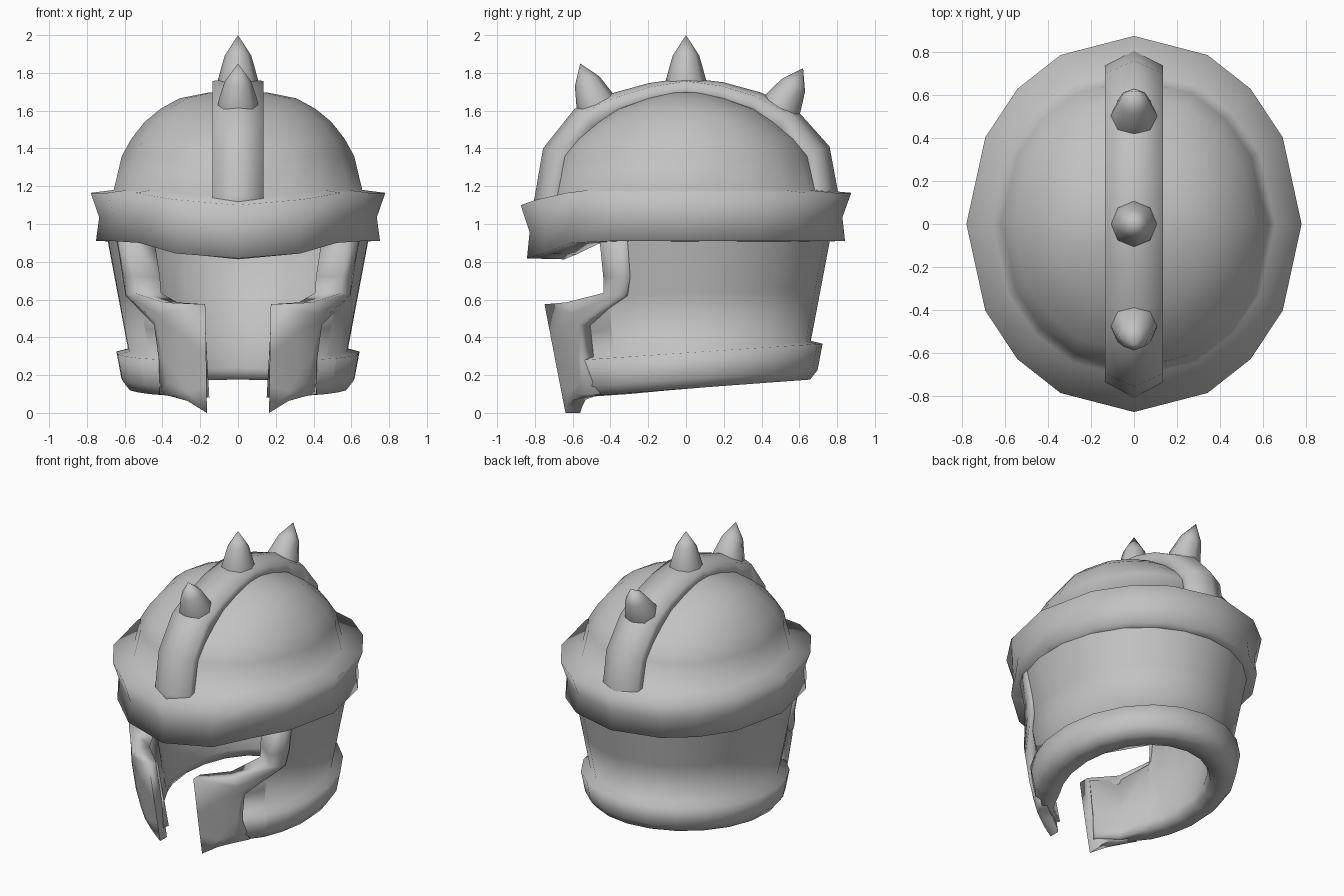
import bpy, bmesh, math
from mathutils import Vector

if "Cube" in bpy.data.objects:
    bpy.data.objects.remove(bpy.data.objects["Cube"])

steel = bpy.data.materials.new("grey_steel")
steel.diffuse_color = (0.54, 0.54, 0.54, 1)
steel.use_nodes = True
steel.node_tree.nodes["Principled BSDF"].inputs["Base Color"].default_value = steel.diffuse_color


def loft(name, rings, close_u=False, caps=False, angle=130):
    """Skin a list of closed rings; optionally join last ring to first or cap the ends."""
    bm = bmesh.new()
    vs = [[bm.verts.new(p) for p in r] for r in rings]
    n = len(rings[0])
    pairs = list(zip(vs, vs[1:])) + ([(vs[-1], vs[0])] if close_u else [])
    for a, b in pairs:
        for i in range(n):
            j = (i + 1) % n
            bm.faces.new((a[i], a[j], b[j], b[i]))
    if caps:
        bm.faces.new(vs[0])
        bm.faces.new(vs[-1])
    bmesh.ops.remove_doubles(bm, verts=bm.verts, dist=0.0005)
    bmesh.ops.recalc_face_normals(bm, faces=bm.faces)
    me = bpy.data.meshes.new(name)
    bm.to_mesh(me)
    bm.free()
    me.materials.append(steel)
    ob = bpy.data.objects.new(name, me)
    bpy.context.collection.objects.link(ob)
    bpy.ops.object.select_all(action='DESELECT')
    ob.select_set(True)
    bpy.context.view_layer.objects.active = ob
    bpy.ops.object.shade_smooth_by_angle(angle=math.radians(angle))
    return ob


def oval(rx, ry, deg, z):
    """Point on an oval; 0 degrees is the front centre."""
    a = math.radians(deg)
    return (rx * math.sin(a), -ry * math.cos(a), z)


def wall(deg, z, off):
    """Point on the tapered side wall, pushed out by off."""
    rx = 0.59 + 0.19 * (z - 0.35) + off
    return oval(rx, rx + 0.065, deg, z)


quarter = [0, 26, 44, 62.5]
RING = quarter + [90] + [180 - q for q in quarter[:0:-1]]
RING = RING + [180] + [360 - d for d in RING[:0:-1]]

# domed skull and flared brow band in one skin, the band dipping at the front;
# rows: z, x radius, y radius, share of the top dip, share of the bottom dip
skin = [(1.1, .57, .645, 1, 0), (.905, .57, .645, 0, 1), (.91, .752, .842, 0, 1),
        (1.035, .735, .828, .5, .5), (1.165, .78, .875, 1, 0), (1.18, .658, .715, .6, 0),
        (1.36, .615, .675, 0, 0), (1.45, .565, .6, 0, 0), (1.54, .495, .49, 0, 0),
        (1.61, .41, .385, 0, 0), (1.665, .31, .22, 0, 0), (1.695, .16, .11, 0, 0)]
rows = []
for z, rx, ry, kt, kb in skin:
    row = []
    for d in RING:
        f = min(d, 360 - d)
        top = {0: .065, 26: .035}.get(f, 0)
        bot = {0: .092, 26: .066, 44: .01}.get(f, 0)
        row.append(oval(rx, ry, d, z - top * kt - bot * kb))
    rows.append(row)
rows.append([(0, 0, 1.705)] * len(RING))
loft("skull_and_brow_band", rows)

# inner lining of the skull
lining = [(.95, .57, .645), (1.2, .57, .635), (1.37, .53, .58), (1.5, .43, .43),
          (1.58, .3, .28), (1.63, .02, .02)]
loft("skull_lining", [[oval(rx, ry, d, z) for d in RING] for z, rx, ry in lining])

# side and back wall with rolled lower lip: (angle, top height)
half = [(17, .55), (34, .555), (54, .61), (54.2, .95), (66, .95), (80, .95), (98, .95),
        (115, .95), (132, .95), (148, .95), (164, .95)]
cols = half + [(180, .95)] + [(360 - d, z) for d, z in reversed(half)]
rings = []
for d, top in cols:
    f = min(d, 360 - d)
    k = min(1, max(0, (f - 30) / 24))        # thickness fades into the cheeks
    y = -0.69 * math.cos(math.radians(d))
    b, t = 0.128 + 0.07 * y, 0.318 + 0.07 * y
    thick = -0.02 - 0.10 * k
    rings.append([wall(d, b, thick + .03 * k), wall(d, b, .035),
                  wall(d, b + .05, .065), wall(d, t, .065),
                  wall(d, t + .015, 0), wall(d, (t + top) / 2, 0), wall(d, top, 0),
                  wall(d, top, thick - .02 * k), wall(d, t, thick),
                  wall(d, b + .06, thick)])
loft("side_wall", rings, caps=True, angle=100)

# raised cheek guards with eye-opening trim:
# inner edge, outer edge, raise, depth, outer-edge raise share, bevel width share
trim = [((54, .94), (66, .94), .015, -.15, .3, .3), ((54, .72), (66, .72), .02, -.15, .4, .3),
        ((54, .635), (64, .62), .035, -.14, .6, .3), ((34, .585), (41, .465), .065, -.06, 1, .15),
        ((14.2, .575), (40, .27), .075, -.005, 1, .1), ((14.9, .3), (45, .10), .075, -.005, .6, .3),
        ((15.4, .14), (36, .086), .075, -.005, .7, .2), ((16, 0), (27, .07), .075, -.005, .8, .1)]
for side, label in ((1, "left"), (-1, "right")):
    rings = []
    for (di, zi), (do, zo), up, deep, share, bevel in trim:
        dm, zm = di * bevel + do * (1 - bevel), zi * bevel + zo * (1 - bevel)
        dc, zc = (di + do) / 2, (zi + zo) / 2
        face = wall(di, zi, up)
        back = wall(di, zi, deep)
        if di < 20:                           # keep the front gap parallel
            back = (face[0], back[1], zi)
        ring = [wall(do, zo, -.005), wall(do, zo, up * share), wall(dm, zm, up),
                wall(dc, zc, up), face, back, wall(dc, zc, (deep - .005) / 2)]
        rings.append([(side * x, y, z) for x, y, z in ring])
    loft("cheek_guard_" + label, rings, caps=True, angle=100)

# crest strap running over the skull, front to back
path = [(-.81, 1.10), (-.80, 1.15), (-.757, 1.4), (-.59, 1.61), (-.4, 1.69), (-.2, 1.745),
        (0, 1.775), (.2, 1.75), (.4, 1.695), (.59, 1.6), (.76, 1.41), (.805, 1.17), (.81, 1.12)]
rings = []
for y, z in path:
    ye, ze = y * .92, z - .018
    yl, zl = y * .82, z - .11
    rings.append([(-.135, yl, zl), (-.135, ye, ze), (0, y, z),
                  (.135, ye, ze), (.135, yl, zl)])
loft("crest_strap", rings, caps=True)

# three eight-sided spikes on the crest
for label, base, tip in (("front", (-.48, 1.645), (-.56, 1.85)),
                         ("middle", (0, 1.765), (0, 2.0)),
                         ("back", (.51, 1.63), (.62, 1.825))):
    b, t = Vector((0, *base)), Vector((0, *tip))
    axis = t - b
    side = Vector((1, 0, 0))
    up = axis.normalized().cross(side)
    rings = []
    for h, r in ((-.2, .108), (0, .106), (.54, .07), (1, 0)):
        rings.append([b + axis * h + side * (r * math.cos(i * math.pi / 4))
                      + up * (r * math.sin(i * math.pi / 4)) for i in range(8)])
    loft("spike_" + label, rings)
